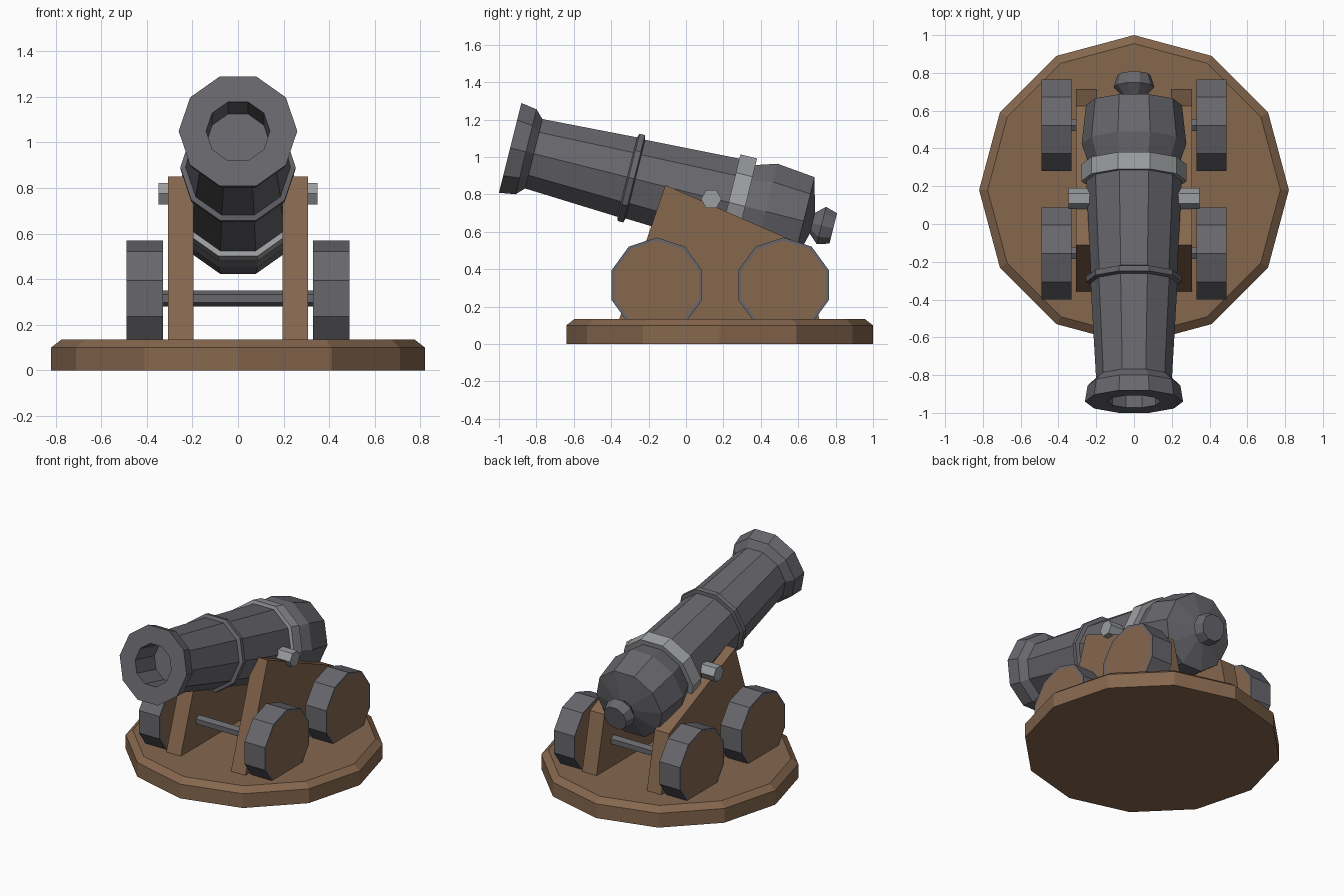
import bpy, bmesh, math
from mathutils import Matrix

if "Cube" in bpy.data.objects:
    bpy.data.objects.remove(bpy.data.objects["Cube"])


def material(name, rgb):
    m = bpy.data.materials.new(name)
    m.diffuse_color = (*rgb, 1)
    m.use_nodes = True
    m.node_tree.nodes["Principled BSDF"].inputs["Base Color"].default_value = m.diffuse_color
    return m


WOOD = material("brown wood", (0.235, 0.135, 0.076))
IRON = material("dark iron", (0.137, 0.136, 0.152))
STEEL = material("light steel", (0.33, 0.34, 0.35))


def finish(bm, name, mats, matrix=Matrix()):
    bmesh.ops.recalc_face_normals(bm, faces=bm.faces)
    bm.transform(matrix)
    me = bpy.data.meshes.new(name)
    bm.to_mesh(me)
    bm.free()
    for m in mats:
        me.materials.append(m)
    ob = bpy.data.objects.new(name, me)
    bpy.context.collection.objects.link(ob)
    return ob


def lathe(name, profile, sides, mats, matrix, phase=0.0, second=(), cap=0):
    """Turn (radius, distance) points about local Y; spans listed in second use slot 1."""
    bm = bmesh.new()
    rings = []
    for r, t in profile:
        angles = [math.radians(phase) + math.tau * k / sides for k in range(sides)]
        rings.append([bm.verts.new((r * math.cos(a), t, r * math.sin(a))) for a in angles])
    for i in range(len(rings) - 1):
        a, b = rings[i], rings[i + 1]
        for k in range(sides):
            n = (k + 1) % sides
            f = bm.faces.new((a[k], a[n], b[n], b[k]))
            f.material_index = 1 if i in second else 0
    for ring in (rings[0], rings[-1]):
        bm.faces.new(ring).material_index = cap
    return finish(bm, name, mats, matrix)


ALONG_X = Matrix.Rotation(-math.pi / 2, 4, 'Z')
ALONG_Z = Matrix.Rotation(math.pi / 2, 4, 'X')

# Round wooden platform with a chamfered rim
lathe("platform", [(0.82, 0), (0.82, 0.1), (0.775, 0.135)], 12, [WOOD],
      Matrix.Translation((0, 0.18, 0)) @ ALONG_Z)

# Tilted barrel: bore, muzzle flare, rings, steel band, breech and knob in one profile
barrel = [
    (0.14, 0.22), (0.14, 0), (0.26, 0), (0.246, 0.087), (0.201, 0.13),
    (0.23, 0.645), (0.253, 0.653), (0.253, 0.683), (0.228, 0.69),
    (0.253, 1.203), (0.278, 1.203), (0.278, 1.295), (0.24, 1.295),
    (0.277, 1.407), (0.254, 1.617), (0.06, 1.665), (0.108, 1.715), (0.088, 1.78),
]
lathe("barrel", barrel, 10, [IRON, STEEL],
      Matrix.Translation((0, -0.94, 1.049)) @ Matrix.Rotation(math.radians(-14), 4, 'X'),
      second=(9, 10, 11))

# Steel pivot pin through the carriage
lathe("pivot_pin", [(0.055, -0.348), (0.055, 0.348)], 6, [STEEL],
      Matrix.Translation((0, 0.135, 0.775)) @ ALONG_X)

# Sloped side cheeks
cheek = [(-0.36, 0.125), (-0.11, 0.85), (0.625, 0.53), (0.715, 0.125)]
for side, label in ((-1, "left"), (1, "right")):
    bm = bmesh.new()
    face = bm.faces.new([bm.verts.new((side * 0.195, y, z)) for y, z in cheek])
    ext = bmesh.ops.extrude_face_region(bm, geom=[face])
    moved = [v for v in ext["geom"] if isinstance(v, bmesh.types.BMVert)]
    bmesh.ops.translate(bm, verts=moved, vec=(side * 0.112, 0, 0))
    if face.is_valid is False or len(bm.faces) < 6:
        bm.faces.new([v for v in bm.verts if v not in moved])
    finish(bm, label + "_cheek", [WOOD])

# Axles and iron-rimmed wooden wheels
for y, place in ((-0.156, "front"), (0.522, "rear")):
    lathe(place + "_axle", [(0.035, -0.4), (0.035, 0.4)], 6, [IRON],
          Matrix.Translation((0, y, 0.315)) @ ALONG_X, phase=90)
    for x, label in ((-0.49, "left"), (0.33, "right")):
        lathe(f"{place}_{label}_wheel",
              [(0.238, 0), (0.255, 0), (0.255, 0.16), (0.238, 0.16)], 10, [IRON, WOOD],
              Matrix.Translation((x, y, 0.315)) @ ALONG_X, phase=90, cap=1)
